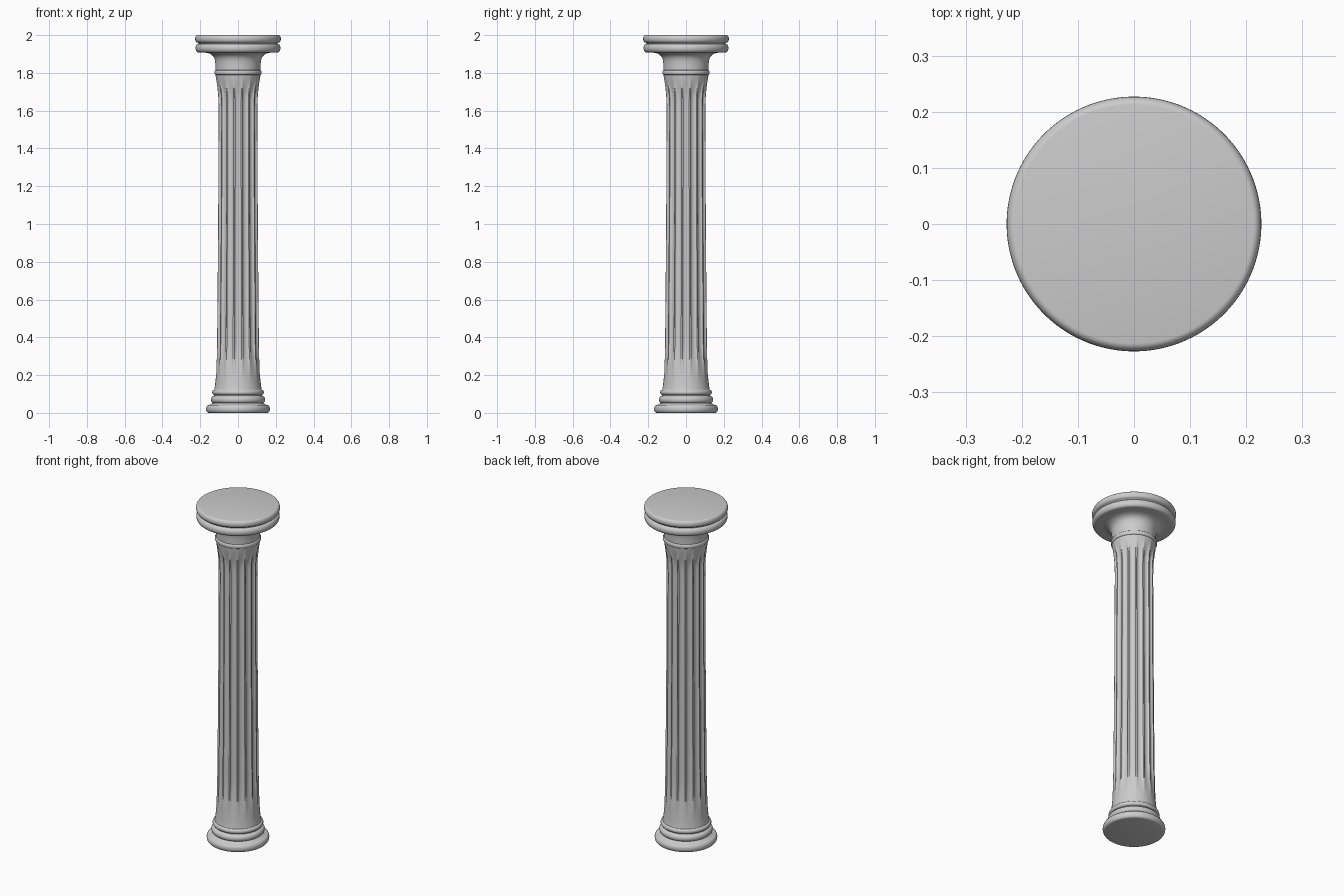
import bpy, bmesh, math

if "Cube" in bpy.data.objects:
    bpy.data.objects.remove(bpy.data.objects["Cube"])

FLUTES = 16
SEG = FLUTES * 12


def roll(r, z0, z1, bulge, n=10):
    """Rounded moulding: half-ellipse profile from z0 up to z1 reaching radius r."""
    pts = []
    for i in range(n + 1):
        a = -math.pi / 2 + math.pi * i / n
        pts.append((r - bulge + bulge * math.cos(a),
                    (z0 + z1) / 2 + (z1 - z0) / 2 * math.sin(a)))
    return pts


def lathe(name, profile, cap_bottom=False, cap_top=False, flute=None):
    """Revolve (radius, z) points; flute(angle, z) gives depth to carve away."""
    bm = bmesh.new()
    rings = []
    for r, z in profile:
        ring = []
        for k in range(SEG):
            a = 2 * math.pi * k / SEG
            rr = r - (flute(a, z) if flute else 0)
            ring.append(bm.verts.new((rr * math.cos(a), rr * math.sin(a), z)))
        rings.append(ring)
    for lo, hi in zip(rings, rings[1:]):
        for k in range(SEG):
            j = (k + 1) % SEG
            bm.faces.new((lo[k], lo[j], hi[j], hi[k]))
    if cap_bottom:
        bm.faces.new(rings[0][::-1])
    if cap_top:
        bm.faces.new(rings[-1])
    mesh = bpy.data.meshes.new(name)
    bm.to_mesh(mesh)
    bm.free()
    ob = bpy.data.objects.new(name, mesh)
    bpy.context.collection.objects.link(ob)
    bpy.context.view_layer.objects.active = ob
    ob.select_set(True)
    bpy.ops.object.shade_smooth_by_angle(angle=math.radians(40))
    ob.select_set(False)
    return ob


def smooth(t):
    t = max(0.0, min(1.0, t))
    return t * t * (3 - 2 * t)


def groove(a, z):
    # Rounded flute, fading out towards both ends of the shaft
    u = ((a * FLUTES / (2 * math.pi) + 0.5) % 1.0 - 0.5) / 0.40
    shape = math.sqrt(1 - u * u) if abs(u) < 1 else 0
    return 0.011 * shape * smooth((z - 0.15) / 0.25) * smooth((1.79 - z) / 0.13)


def interpolate(keys, z):
    for (r0, z0), (r1, z1) in zip(keys, keys[1:]):
        if z <= z1:
            return r0 + (r1 - r0) * (z - z0) / (z1 - z0)
    return keys[-1][0]


# Base: three stacked rounded mouldings
lathe("base", roll(0.169, 0.0, 0.042, 0.014)
      + [(0.143, 0.045), (0.138, 0.05)]
      + roll(0.144, 0.052, 0.088, 0.014)
      + [(0.126, 0.092)]
      + roll(0.137, 0.095, 0.122, 0.011)
      + [(0.123, 0.126)], cap_bottom=True)

# Shaft: tapering, flared at both ends, with flutes
shaft_keys = [(0.126, 0.12), (0.121, 0.15), (0.117, 0.20), (0.114, 0.28),
              (0.112, 0.38), (0.109, 0.70), (0.106, 1.10), (0.104, 1.60),
              (0.105, 1.66), (0.108, 1.70), (0.114, 1.75), (0.119, 1.785), (0.120, 1.795)]
heights = [0.12 + 1.675 * i / 80 for i in range(81)]
lathe("fluted_shaft", [(interpolate(shaft_keys, z), z) for z in heights], flute=groove)

# Neck: thin collar ring and a cove opening out under the capital
lathe("neck", [(0.118, 1.788)] + roll(0.125, 1.79, 1.814, 0.006)
      + [(0.1195, 1.82), (0.1195, 1.84), (0.121, 1.86), (0.124, 1.875),
         (0.130, 1.887), (0.139, 1.896), (0.152, 1.903), (0.170, 1.907), (0.200, 1.909)])

# Capital: two rounded discs with a groove between
lathe("capital", [(0.165, 1.907)] + roll(0.225, 1.908, 1.954, 0.017)
      + [(0.210, 1.957)] + roll(0.227, 1.960, 2.0, 0.014), cap_top=True)
